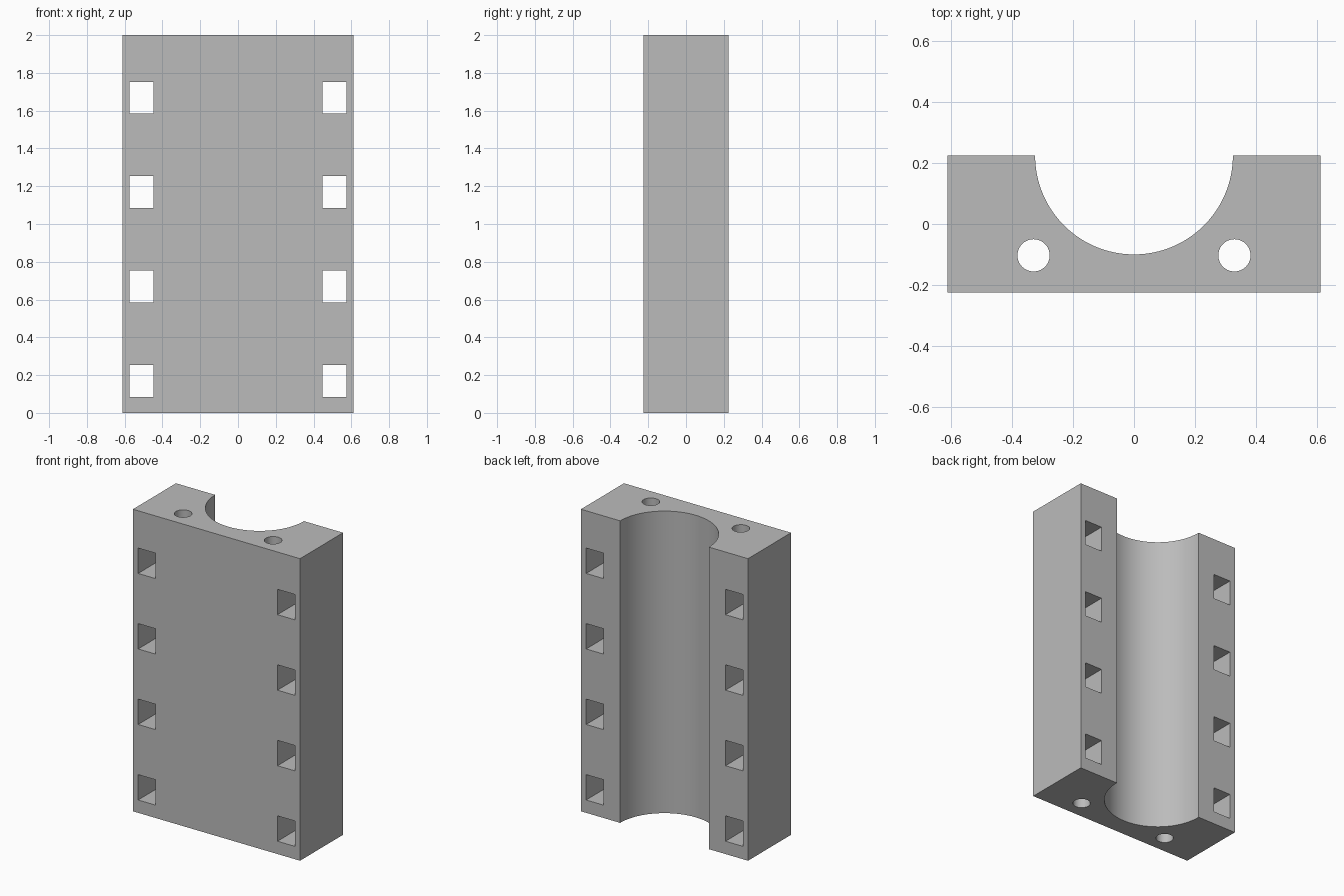
import bpy, bmesh, math

if "Cube" in bpy.data.objects:
    bpy.data.objects.remove(bpy.data.objects["Cube"])

W, D, H = 0.612, 0.225, 2.0      # half width, half depth, height
R = 0.325                        # groove radius

grey = bpy.data.materials.new("neutral grey")
grey.diffuse_color = (0.5, 0.5, 0.5, 1)
grey.use_nodes = True
grey.node_tree.nodes["Principled BSDF"].inputs["Base Color"].default_value = grey.diffuse_color


def new_object(name, bm):
    bmesh.ops.recalc_face_normals(bm, faces=bm.faces)
    mesh = bpy.data.meshes.new(name)
    bm.to_mesh(mesh)
    bm.free()
    mesh.materials.append(grey)
    obj = bpy.data.objects.new(name, mesh)
    bpy.context.collection.objects.link(obj)
    return obj


def add_prism(bm, points, z0, z1):
    face = bm.faces.new([bm.verts.new((x, y, z0)) for x, y in points])
    top = bmesh.ops.extrude_face_region(bm, geom=[face])["geom"]
    verts = [v for v in top if isinstance(v, bmesh.types.BMVert)]
    bmesh.ops.translate(bm, verts=verts, vec=(0, 0, z1 - z0))


# Block with a half-round groove down the back
bm = bmesh.new()
groove = [(R * math.cos(a), D - R * math.sin(a))
          for a in (math.pi * i / 48 for i in range(49))]
add_prism(bm, [(W, D)] + groove + [(-W, D), (-W, -D), (W, -D)], 0, H)
block = new_object("clamp_block", bm)

# Cutters: two long rod holes and four slots on each side
bm = bmesh.new()
for side in (-1, 1):
    rod = [(side * 0.33 + 0.053 * math.cos(a), -0.103 + 0.053 * math.sin(a))
           for a in (math.tau * i / 40 for i in range(40))]
    add_prism(bm, rod, -0.1, H + 0.1)
    x0, x1 = side * 0.447, side * 0.574
    for i in range(4):
        z = 0.085 + 0.5 * i
        add_prism(bm, [(x0, -0.4), (x1, -0.4), (x1, 0.4), (x0, 0.4)], z, z + 0.168)
cutter = new_object("hole_cutter", bm)

# Cut the holes, then remove the helper
cut = block.modifiers.new("holes", 'BOOLEAN')
cut.operation = 'DIFFERENCE'
cut.solver = 'EXACT'
cut.object = cutter
bpy.context.view_layer.objects.active = block
block.select_set(True)
bpy.ops.object.modifier_apply(modifier=cut.name)
bpy.data.objects.remove(cutter)

# Smooth groove and rod holes, sharp edges elsewhere
bpy.ops.object.shade_smooth_by_angle(angle=math.radians(30))
